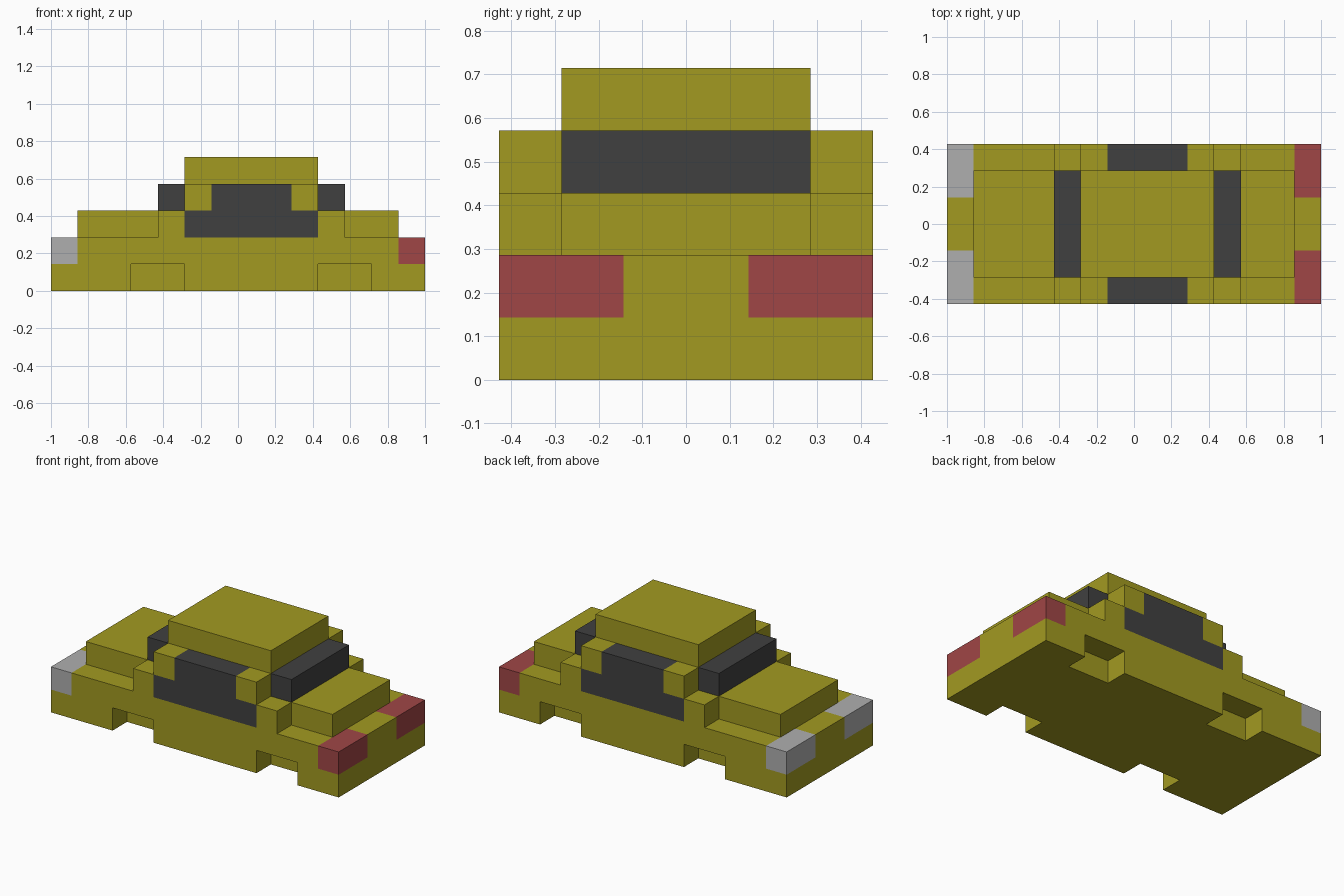
import bpy, bmesh, math

U = 1 / 7  # one block

cube = bpy.data.objects.get("Cube")
if cube:
    bpy.data.objects.remove(cube, do_unlink=True)


def material(name, rgb):
    m = bpy.data.materials.new(name)
    m.use_nodes = True
    m.diffuse_color = (*rgb, 1)
    m.node_tree.nodes["Principled BSDF"].inputs["Base Color"].default_value = (*rgb, 1)
    return m


yellow = material("olive yellow paint", (0.361, 0.323, 0.0152))
dark = material("dark glass", (0.0513, 0.0513, 0.0513))
red = material("tail light red", (0.352, 0.0612, 0.0612))
grey = material("headlight grey", (0.429, 0.429, 0.429))

# Parts as block ranges (x0, x1, y0, y1, z0, z1); later parts replace earlier blocks
# "both" mirrors the ranges across the car's long axis
both = lambda *boxes: [b for x0, x1, y0, y1, z0, z1 in boxes
                       for b in ((x0, x1, y0, y1, z0, z1), (x0, x1, -y1, -y0, z0, z1))]
parts = [
    ("lower_body", yellow, [(-7, 7, -3, 3, 0, 2)]),
    ("wheel_arches", None, both((-4, -2, 2, 3, 0, 1), (3, 5, 2, 3, 0, 1))),
    ("hood", yellow, [(-6, -3, -2, 2, 2, 3)]),
    ("trunk", yellow, [(4, 6, -2, 2, 2, 3)]),
    ("cabin_body", yellow, [(-3, 4, -3, 3, 2, 3)]),
    ("cabin_pillars", yellow, [(-2, 3, -3, 3, 3, 4)]),
    ("roof", yellow, [(-2, 3, -2, 2, 4, 5)]),
    ("side_windows", dark, both((-2, 3, 2, 3, 2, 3), (-1, 2, 2, 3, 3, 4))),
    ("windshield", dark, [(-3, -2, -2, 2, 3, 4)]),
    ("rear_window", dark, [(3, 4, -2, 2, 3, 4)]),
    ("headlights", grey, both((-7, -6, 1, 3, 1, 2))),
    ("tail_lights", red, both((6, 7, 1, 3, 1, 2))),
]

# Fill the block grid
cells = {}
for name, mat, boxes in parts:
    for x0, x1, y0, y1, z0, z1 in boxes:
        for x in range(x0, x1):
            for y in range(y0, y1):
                for z in range(z0, z1):
                    if mat:
                        cells[x, y, z] = name
                    else:
                        cells.pop((x, y, z), None)


def exposed_quads(cell):
    """Corner points of the cell's outside faces, wound outward."""
    for axis in range(3):
        b, c = (axis + 1) % 3, (axis + 2) % 3
        for side in (0, 1):
            neighbour = list(cell)
            neighbour[axis] += 2 * side - 1
            if tuple(neighbour) in cells:
                continue
            quad = []
            for i, j in ((0, 0), (1, 0), (1, 1), (0, 1)):
                p = list(cell)
                p[axis] += side
                p[b] += i
                p[c] += j
                quad.append([v * U for v in p])
            yield quad if side else quad[::-1]


# One object per part, outside faces only, flat regions merged
for name, mat, boxes in parts:
    if not mat:
        continue
    bm = bmesh.new()
    for cell, owner in cells.items():
        if owner == name:
            for quad in exposed_quads(cell):
                bm.faces.new([bm.verts.new(p) for p in quad])
    bmesh.ops.remove_doubles(bm, verts=bm.verts[:], dist=0.001)
    bmesh.ops.dissolve_limit(bm, angle_limit=math.radians(1),
                             verts=bm.verts[:], edges=bm.edges[:])
    mesh = bpy.data.meshes.new(name)
    bm.to_mesh(mesh)
    bm.free()
    mesh.materials.append(mat)
    bpy.context.collection.objects.link(bpy.data.objects.new(name, mesh))
